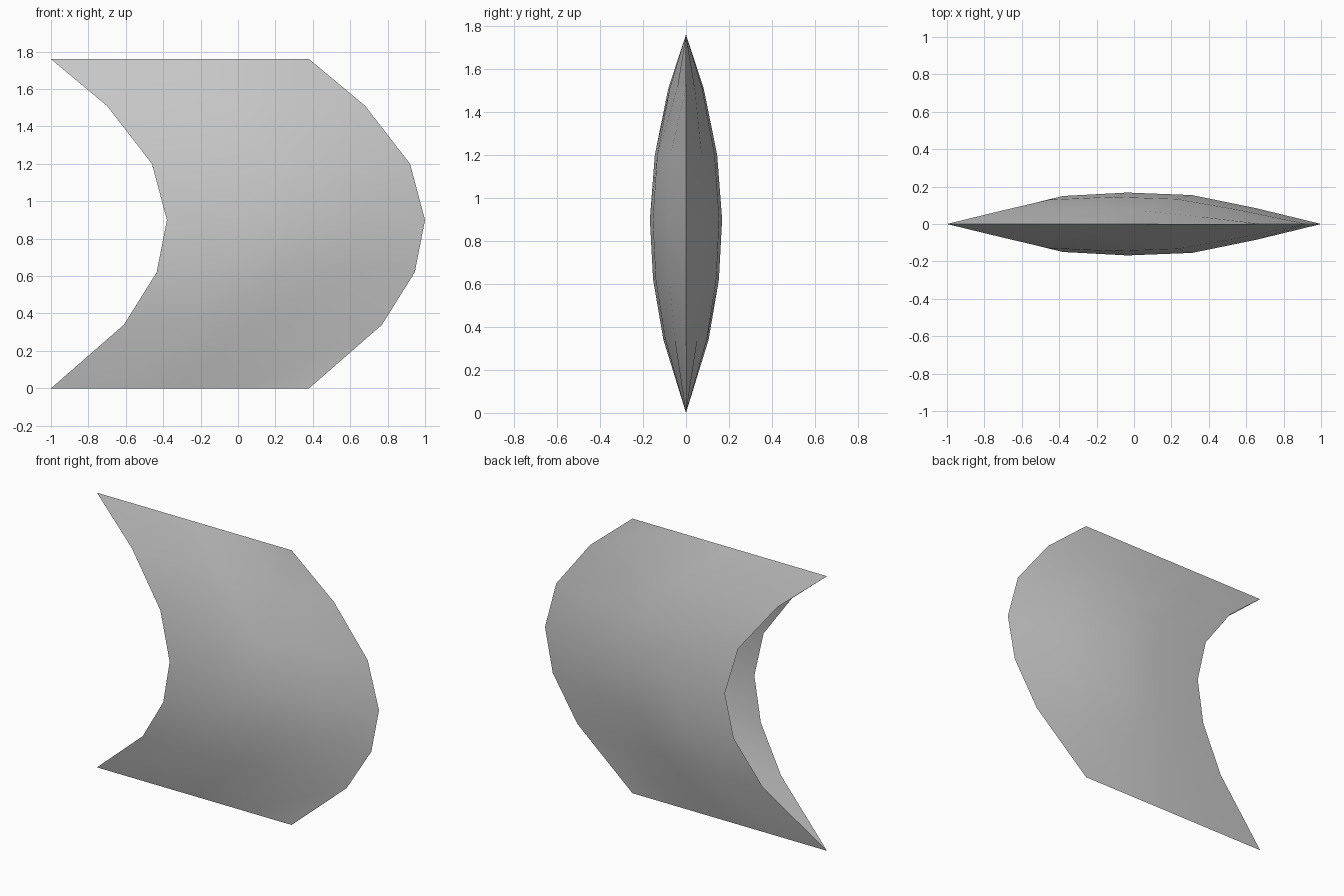
import bpy
import bmesh

old = bpy.data.objects.get("Cube")
if old:
    bpy.data.objects.remove(old, do_unlink=True)

# Plain grey finish
grey = bpy.data.materials.new("plain_grey")
grey.use_nodes = True
colour = (0.6, 0.6, 0.6, 1)
grey.diffuse_color = colour
bsdf = grey.node_tree.nodes["Principled BSDF"]
bsdf.inputs["Base Color"].default_value = colour
bsdf.inputs["Roughness"].default_value = 0.7

# Rows of the swept sheet: (height, x of the open edge, half thickness)
ROWS = [(0, -1, 0), (0.34, -0.61, 0.105), (0.62, -0.435, 0.153), (0.90, -0.38, 0.168),
        (1.20, -0.46, 0.145), (1.51, -0.70, 0.082), (1.76, -1, 0)]
# Thickness profile from the open edge to the closed edge
PROFILE = [0.89, 1.0, 0.92, 0.5, 0]
WIDTH = 1.38


def add_skin(bm, side):
    """One bulging sheet; side is -1 for the front and 1 for the back."""
    grid = []
    for z, x, depth in ROWS:
        grid.append([bm.verts.new((x + WIDTH * i / (len(PROFILE) - 1), side * depth * p, z))
                     for i, p in enumerate(PROFILE)])
    for low, high in zip(grid, grid[1:]):
        for i in range(len(PROFILE) - 1):
            quad = [low[i], low[i + 1], high[i + 1], high[i]]
            bm.faces.new(quad if side < 0 else quad[::-1])


# Two skins sewn along the top, bottom and closed edge, open on the hollow side
bm = bmesh.new()
for side in (-1, 1):
    add_skin(bm, side)
bmesh.ops.remove_doubles(bm, verts=bm.verts, dist=0.0005)
mesh = bpy.data.meshes.new("curved_shell")
bm.to_mesh(mesh)
bm.free()
mesh.materials.append(grey)
shell = bpy.data.objects.new("curved_shell", mesh)
bpy.context.collection.objects.link(shell)

# Smooth skins with a sharp seam
bpy.ops.object.select_all(action='DESELECT')
shell.select_set(True)
bpy.context.view_layer.objects.active = shell
bpy.ops.object.shade_smooth_by_angle(angle=0.7)
